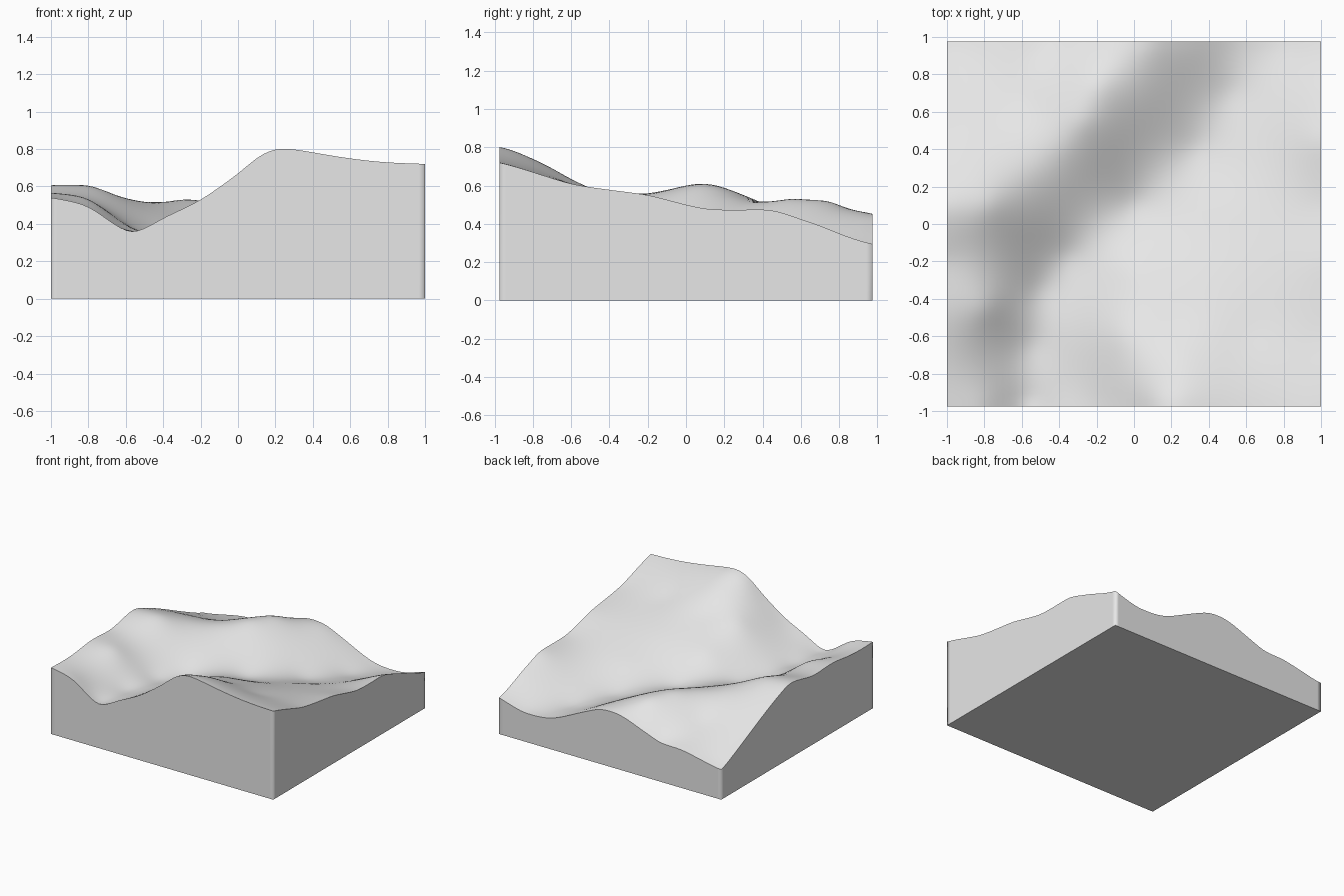
import bpy
import bmesh
from math import sqrt

cube = bpy.data.objects.get("Cube")
if cube:
    bpy.data.objects.remove(cube, do_unlink=True)

HALF_X, HALF_Y = 1.0, 0.975
CELLS_X, CELLS_Y = 60, 58
SOFTNESS = 0.07

# Border profiles: (position along the edge, height)
front_edge = [(-1, .54), (-.8, .49), (-.57, .36), (-.4, .43), (-.2, .53), (0, .67),
              (.13, .77), (.22, .8), (.6, .75), (1, .72)]
back_edge = [(-1, .245), (-.63, .31), (-.45, .32), (-.25, .39), (-.05, .45), (.1, .44),
             (.32, .345), (.55, .25), (.8, .24), (1, .295)]
left_edge = [(-.47, .565), (-.2, .56), (.1, .605), (.22, .57), (.47, .465), (.73, .345)]
right_edge = [(-.6, .61), (-.2, .55), (.1, .48), (.45, .47), (.7, .39)]

# Landform lines: (x, y, height)
ridge = [(-.78, .1, .6), (-.57, .28, .53), (-.4, .4, .515), (-.28, .55, .53),
         (-.2, .75, .515)]
valley = [(-.55, -.65, .355), (-.5, -.35, .35), (-.35, -.17, .34), (0, .1, .32),
          (.33, .4, .28), (.52, .7, .25)]
hillside = [(-.8, -.45, .53), (-.05, -.6, .575), (.25, -.72, .7), (.2, -.55, .6),
            (.6, -.6, .61), (0, -.25, .46), (.4, -.25, .5), (.45, .1, .39), (.7, .4, .36)]
back_slope = [(-.6, .65, .41)]

controls = ([(x, -HALF_Y, z) for x, z in front_edge]
            + [(x, HALF_Y, z) for x, z in back_edge]
            + [(-HALF_X, y, z) for y, z in left_edge]
            + [(HALF_X, y, z) for y, z in right_edge]
            + ridge + valley + hillside + back_slope)


def kernel(ax, ay, bx, by):
    return sqrt((ax - bx) ** 2 + (ay - by) ** 2 + SOFTNESS ** 2)


def solve(matrix, values):
    """Gaussian elimination with pivoting."""
    n = len(values)
    rows = [list(r) + [v] for r, v in zip(matrix, values)]
    for i in range(n):
        p = max(range(i, n), key=lambda k: abs(rows[k][i]))
        rows[i], rows[p] = rows[p], rows[i]
        for k in range(i + 1, n):
            f = rows[k][i] / rows[i][i]
            if f:
                rows[k] = [a - f * b for a, b in zip(rows[k], rows[i])]
    out = [0.0] * n
    for i in reversed(range(n)):
        rest = sum(rows[i][j] * out[j] for j in range(i + 1, n))
        out[i] = (rows[i][n] - rest) / rows[i][i]
    return out


# Fit a smooth surface through the landform lines
matrix = [[kernel(ax, ay, bx, by) for bx, by, _ in controls] + [1.0]
          for ax, ay, _ in controls]
matrix.append([1.0] * len(controls) + [0.0])
weights = solve(matrix, [z for _, _, z in controls] + [0.0])


def height(x, y):
    return weights[-1] + sum(w * kernel(x, y, cx, cy)
                             for w, (cx, cy, _) in zip(weights, controls))


# Terrain surface
bm = bmesh.new()
grid = []
for j in range(CELLS_Y + 1):
    y = HALF_Y * (2 * j / CELLS_Y - 1)
    row = []
    for i in range(CELLS_X + 1):
        x = HALF_X * (2 * i / CELLS_X - 1)
        row.append(bm.verts.new((x, y, height(x, y))))
    grid.append(row)
for j in range(CELLS_Y):
    for i in range(CELLS_X):
        face = bm.faces.new((grid[j][i], grid[j][i + 1], grid[j + 1][i + 1], grid[j + 1][i]))
        face.smooth = True

# Cut walls and flat base
rim = [e for e in bm.edges if e.is_boundary]
skirt = bmesh.ops.extrude_edge_only(bm, edges=rim)["geom"]
for v in skirt:
    if isinstance(v, bmesh.types.BMVert):
        v.co.z = 0
bottom = [e for e in bm.edges if e.is_boundary]
bmesh.ops.contextual_create(bm, geom=bottom)
for e in rim + bottom:
    e.smooth = False
bmesh.ops.recalc_face_normals(bm, faces=bm.faces[:])

mesh = bpy.data.meshes.new("terrain_block")
bm.to_mesh(mesh)
bm.free()
terrain = bpy.data.objects.new("terrain_block", mesh)
bpy.context.collection.objects.link(terrain)

# Plain grey material
grey = bpy.data.materials.new("light_grey")
grey.use_nodes = True
colour = (0.8, 0.8, 0.8, 1)
grey.diffuse_color = colour
shader = next(n for n in grey.node_tree.nodes if n.type == "BSDF_PRINCIPLED")
shader.inputs["Base Color"].default_value = colour
mesh.materials.append(grey)
